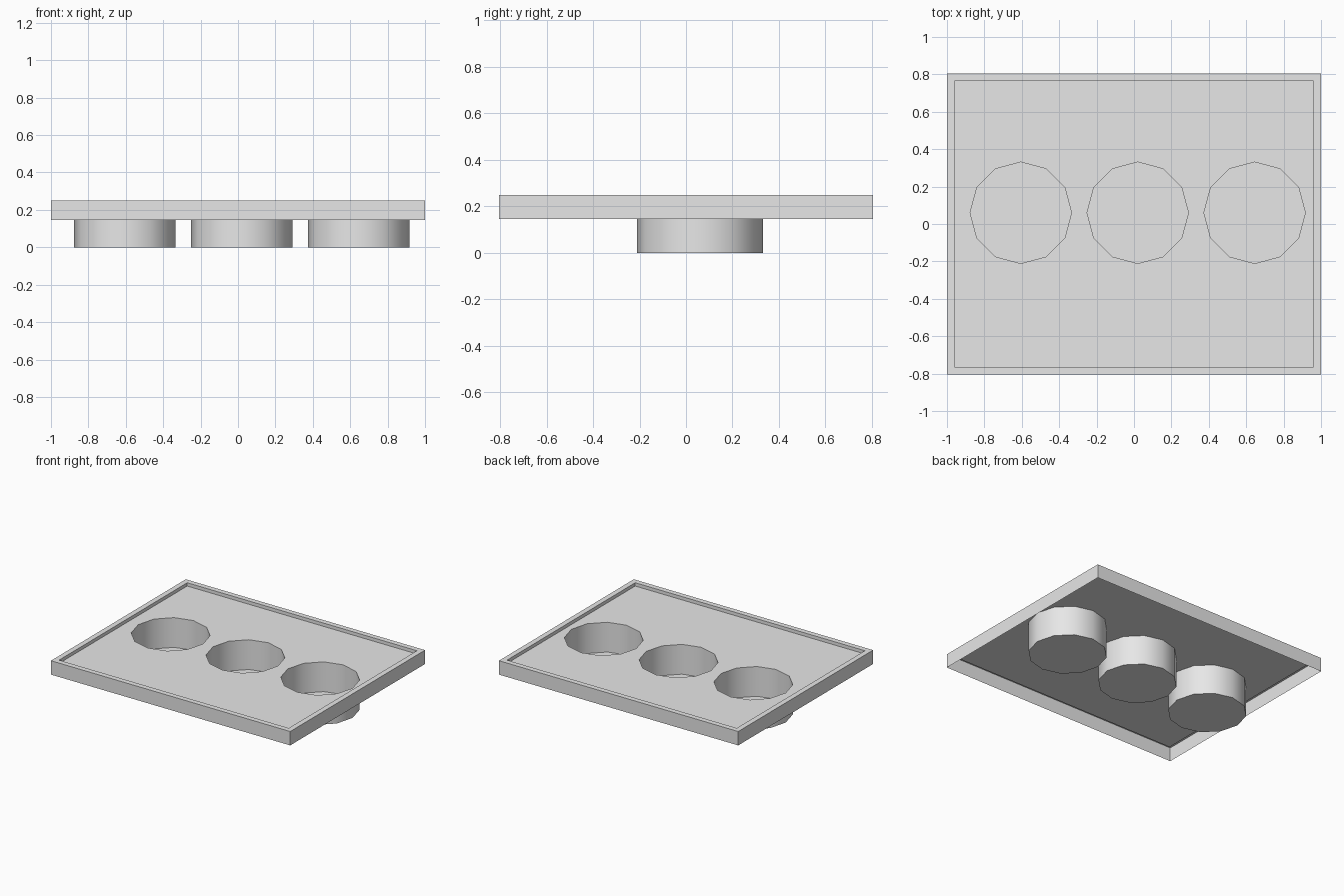
import bpy
import bmesh
import math

cube = bpy.data.objects.get("Cube")
if cube:
    bpy.data.objects.remove(cube, do_unlink=True)

HALF_X, HALF_Y, RIM = 1.0, 0.805, 0.04
SKIRT_Z, TOP_Z, FLOOR_Z = 0.145, 0.25, 0.225
CUP_X, CUP_Y, CUP_R, SIDES = (-0.605, 0.02, 0.645), 0.06, 0.271, 12

grey = bpy.data.materials.new("light_grey")
grey.use_nodes = True
colour = (0.8, 0.8, 0.8, 1)
grey.diffuse_color = colour
grey.node_tree.nodes["Principled BSDF"].inputs["Base Color"].default_value = colour


def rect(bm, inset, z):
    x, y = HALF_X - inset, HALF_Y - inset
    return [bm.verts.new(p) for p in ((-x, -y, z), (x, -y, z), (x, y, z), (-x, y, z))]


def circle(bm, cx, z):
    angles = [math.tau * i / SIDES for i in range(SIDES)]
    return [bm.verts.new((cx + CUP_R * math.cos(a), CUP_Y + CUP_R * math.sin(a), z))
            for a in angles]


def loop_pairs(ring):
    return zip(ring, ring[1:] + ring[:1])


def bridge(bm, lower, upper):
    for (a, b), (c, d) in zip(loop_pairs(lower), loop_pairs(upper)):
        bm.faces.new((a, b, d, c))


def finish(bm, name):
    mesh = bpy.data.meshes.new(name)
    bm.to_mesh(mesh)
    bm.free()
    mesh.materials.append(grey)
    obj = bpy.data.objects.new(name, mesh)
    bpy.context.collection.objects.link(obj)
    return obj


# Thin outer skirt, flat rim and the short step down to the floor
bm = bmesh.new()
rings = [rect(bm, 0, SKIRT_Z), rect(bm, 0, TOP_Z),
         rect(bm, RIM, TOP_Z), rect(bm, RIM, FLOOR_Z)]
for lower, upper in zip(rings, rings[1:]):
    bridge(bm, lower, upper)
finish(bm, "tray_rim")

# Floor with three round openings
bm = bmesh.new()
outlines = [rect(bm, RIM, FLOOR_Z)] + [circle(bm, x, FLOOR_Z) for x in CUP_X]
edges = [bm.edges.new(pair) for ring in outlines for pair in loop_pairs(ring)]
bmesh.ops.triangle_fill(bm, edges=edges, use_beauty=True, normal=(0, 0, 1))
for face in bm.faces:
    face.normal_update()
    if face.normal.z < 0:
        face.normal_flip()
finish(bm, "tray_floor")

# Round cups hanging below the floor, open at the top
for side, x in zip(("right", "middle", "left"), CUP_X):
    bm = bmesh.new()
    top, base = circle(bm, x, FLOOR_Z), circle(bm, x, 0)
    bridge(bm, top, base)
    bm.faces.new(base)
    cup = finish(bm, side + "_cup")
    bpy.ops.object.select_all(action="DESELECT")
    cup.select_set(True)
    bpy.context.view_layer.objects.active = cup
    bpy.ops.object.shade_smooth_by_angle(angle=math.radians(40))
